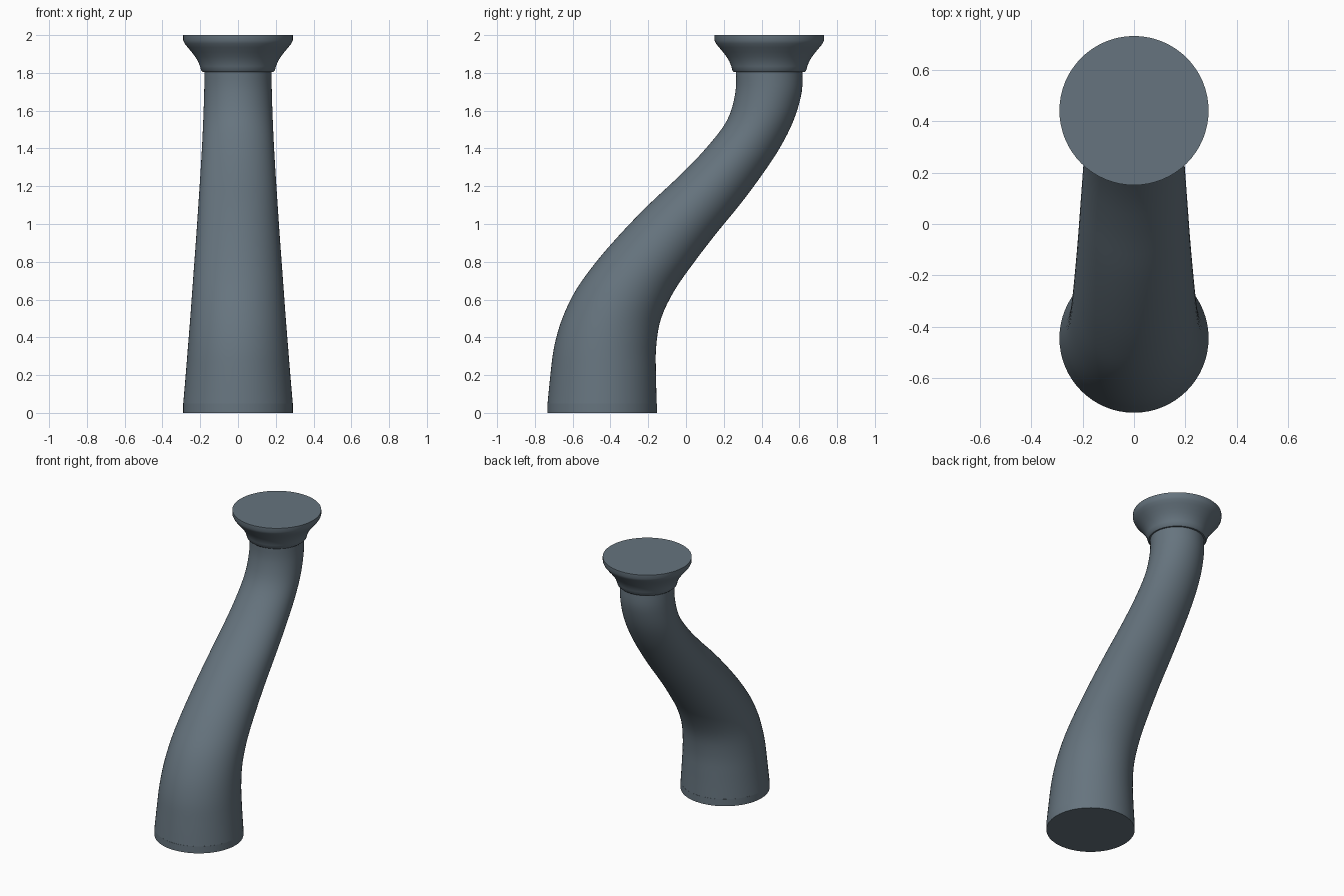
import bpy, bmesh, math

if "Cube" in bpy.data.objects:
    bpy.data.objects.remove(bpy.data.objects["Cube"])

slate = bpy.data.materials.new("slate grey")
slate.diffuse_color = (0.133, 0.175, 0.21, 1)
slate.use_nodes = True
slate.node_tree.nodes["Principled BSDF"].inputs["Base Color"].default_value = slate.diffuse_color
SEG = 64


def loft(name, sections):
    """Skin closed elliptical sections (z, y centre, x radius, y radius)."""
    bm = bmesh.new()
    rings = []
    for z, yc, rx, ry in sections:
        rings.append([bm.verts.new((rx * math.cos(2 * math.pi * i / SEG),
                                    yc + ry * math.sin(2 * math.pi * i / SEG), z))
                      for i in range(SEG)])
    for a, b in zip(rings, rings[1:]):
        for i in range(SEG):
            j = (i + 1) % SEG
            bm.faces.new((a[i], a[j], b[j], b[i]))
    bm.faces.new(rings[0][::-1])
    bm.faces.new(rings[-1])
    me = bpy.data.meshes.new(name)
    bm.to_mesh(me)
    bm.free()
    ob = bpy.data.objects.new(name, me)
    bpy.context.collection.objects.link(ob)
    me.materials.append(slate)
    bpy.ops.object.select_all(action='DESELECT')
    ob.select_set(True)
    bpy.context.view_layer.objects.active = ob
    bpy.ops.object.shade_smooth_by_angle(angle=math.radians(35))
    return ob


def smooth(points, steps=4):
    """Catmull-Rom interpolation through evenly spaced rows."""
    p = [points[0]] + points + [points[-1]]
    out = []
    for k in range(1, len(p) - 2):
        for s in range(steps):
            t = s / steps
            out.append(tuple(
                0.5 * (2 * b + (c - a) * t + (2 * a - 5 * b + 4 * c - d) * t * t
                       + (3 * b - a - 3 * c + d) * t ** 3)
                for a, b, c, d in zip(*p[k - 1:k + 3])))
    return out + [points[-1]]


# S-shaped tapering shaft: z, back-most and front-most edge in y, half width in x
shaft = [
    (0.05, -0.733, -0.155, 0.290), (0.20, -0.718, -0.159, 0.277),
    (0.35, -0.698, -0.158, 0.265), (0.50, -0.655, -0.132, 0.253),
    (0.65, -0.583, -0.060, 0.242), (0.80, -0.475, 0.045, 0.231),
    (0.95, -0.345, 0.160, 0.220), (1.10, -0.200, 0.283, 0.210),
    (1.25, -0.040, 0.395, 0.200), (1.40, 0.105, 0.495, 0.191),
    (1.55, 0.218, 0.570, 0.184), (1.70, 0.262, 0.613, 0.179),
    (1.82, 0.264, 0.615, 0.177)]
loft("curved_shaft", [(z, (a + b) / 2, rx, (b - a) / 2) for z, a, b, rx in smooth(shaft)])

# Low foot ring
loft("foot", [(z, -0.444, 0.29, 0.29) for z in (0, 0.05)])

# Flared capital
flare = [(1.804, 0.186), (1.812, 0.195), (1.835, 0.201), (1.86, 0.211), (1.885, 0.226),
         (1.91, 0.245), (1.935, 0.266), (1.955, 0.282), (1.972, 0.29), (2.0, 0.29)]
loft("capital", [(z, 0.441, r, r) for z, r in flare])
